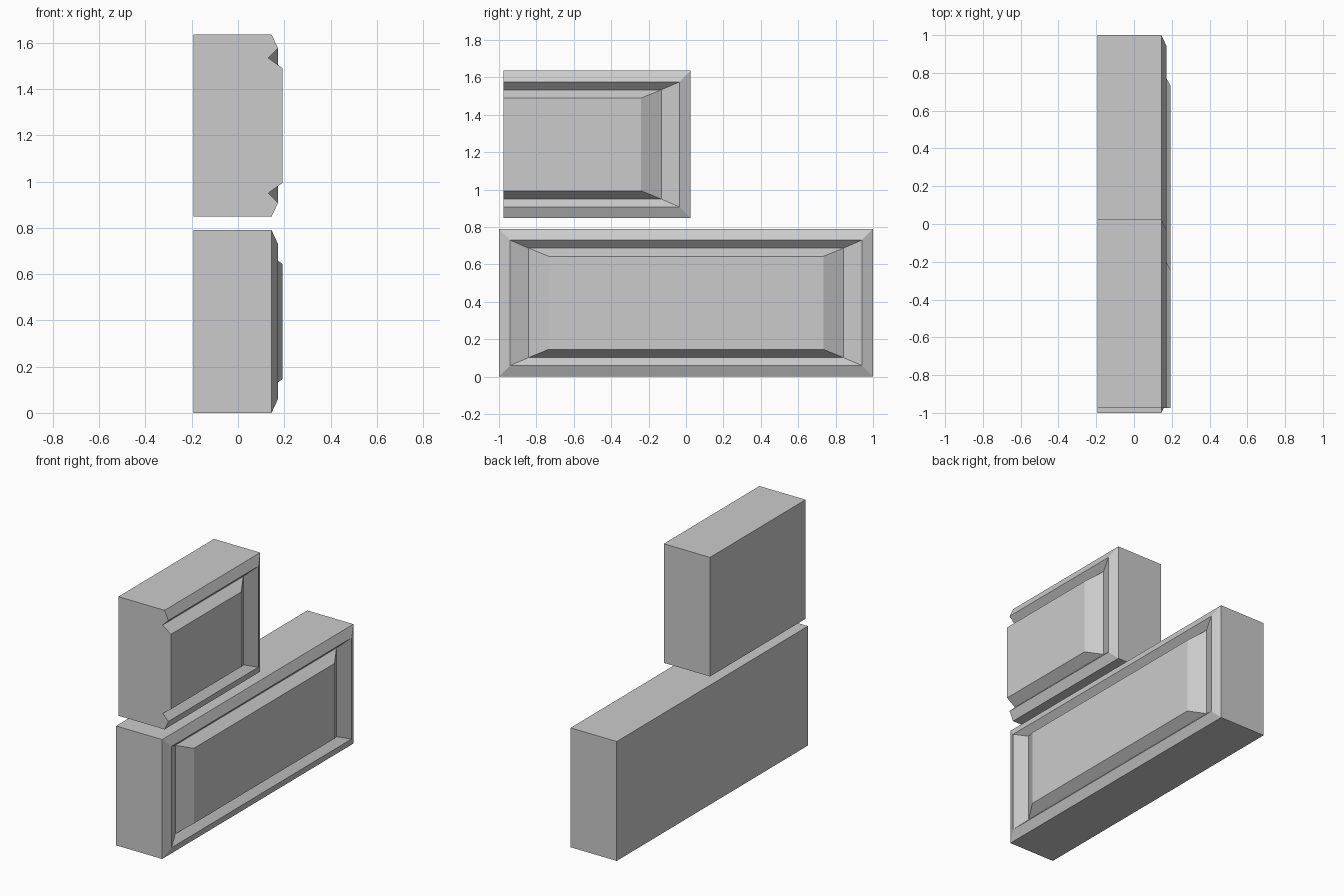
import bpy, bmesh

if "Cube" in bpy.data.objects:
    bpy.data.objects.remove(bpy.data.objects["Cube"])

# Moulding steps from back to raised panel: (x, inset in y, inset in z)
STEPS = [(-0.193, 0, 0), (0.145, 0, 0), (0.173, 0.06, 0.06),
         (0.131, 0.157, 0.102), (0.192, 0.265, 0.146)]


def panel_block(name, y0, y1, z0, z1, cut=False):
    """Block with a grooved panel on +x; cut=True slices the -y end flat."""
    bm = bmesh.new()
    rings = []
    for x, iy, iz in STEPS:
        ya = y0 if cut else y0 + iy
        corners = [(ya, z0 + iz), (y1 - iy, z0 + iz), (y1 - iy, z1 - iz), (ya, z1 - iz)]
        rings.append([bm.verts.new((x, y, z)) for y, z in corners])
    # back face and panel face
    bm.faces.new(rings[0][::-1])
    bm.faces.new(rings[-1])
    # walls, chamfers and groove sides
    for a, b in zip(rings, rings[1:]):
        for k in range(3 if cut else 4):
            n = (k + 1) % 4
            bm.faces.new((a[k], a[n], b[n], b[k]))
    # flat end showing the moulding profile
    if cut:
        bm.faces.new([r[0] for r in rings] + [r[3] for r in reversed(rings)])
    bmesh.ops.recalc_face_normals(bm, faces=bm.faces)
    mesh = bpy.data.meshes.new(name)
    bm.to_mesh(mesh)
    bm.free()
    obj = bpy.data.objects.new(name, mesh)
    bpy.context.collection.objects.link(obj)
    return obj


# Full-length lower block and half-length upper block
panel_block("lower_block", -1.0, 1.0, 0.0, 0.79)
panel_block("upper_half_block", -0.975, 0.025, 0.848, 1.636, cut=True)
